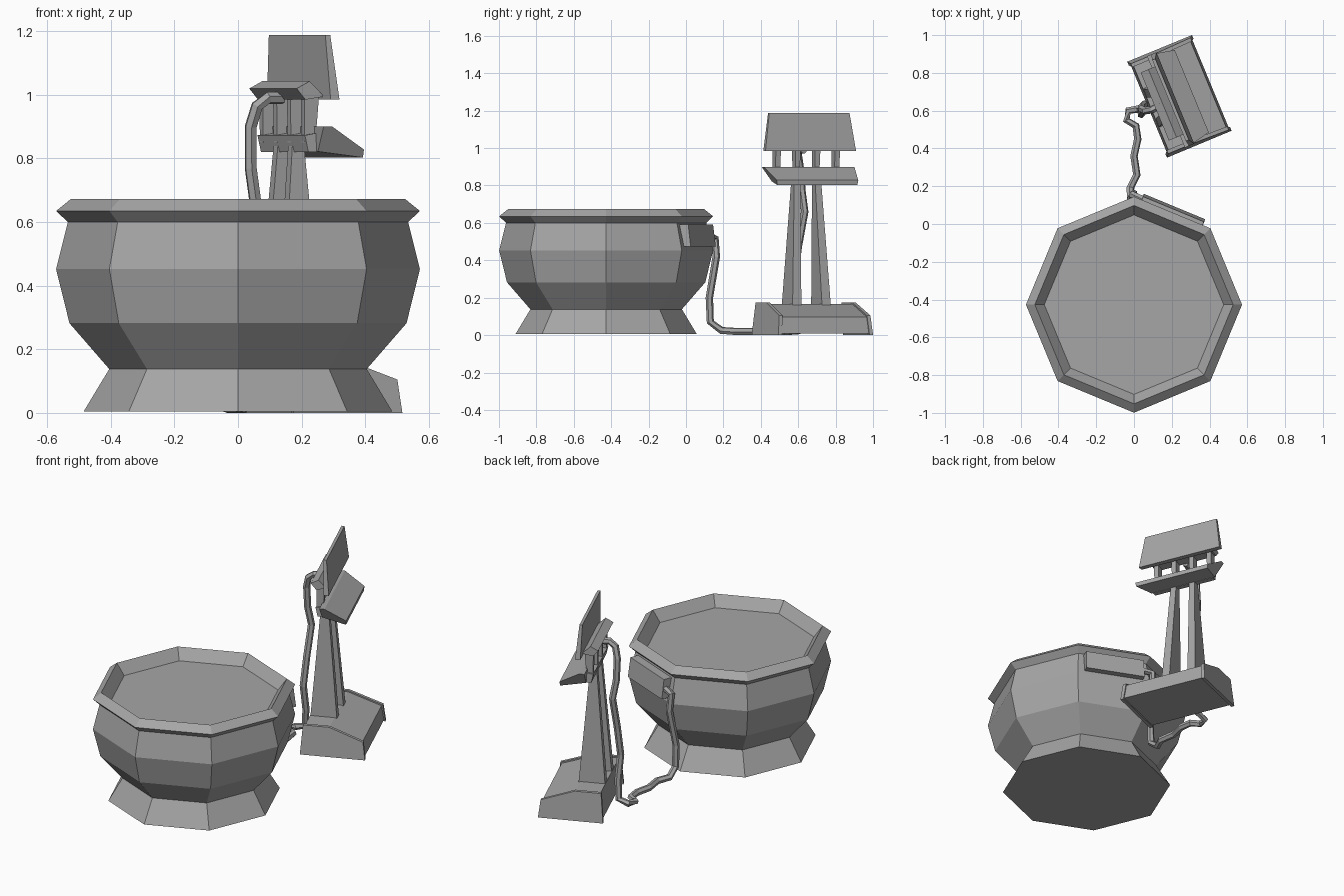
import bpy, bmesh, math
from mathutils import Vector, Matrix

if "Cube" in bpy.data.objects:
    bpy.data.objects.remove(bpy.data.objects["Cube"])

grey = bpy.data.materials.new("matte_grey")
grey.diffuse_color = (0.38, 0.38, 0.38, 1)
grey.use_nodes = True
grey.node_tree.nodes["Principled BSDF"].inputs["Base Color"].default_value = grey.diffuse_color


def finish(name, bm, matrix=None):
    """Turn a bmesh into a flat shaded object."""
    if matrix is not None:
        bm.transform(matrix)
    bmesh.ops.recalc_face_normals(bm, faces=bm.faces)
    me = bpy.data.meshes.new(name)
    bm.to_mesh(me)
    bm.free()
    me.materials.append(grey)
    ob = bpy.data.objects.new(name, me)
    bpy.context.collection.objects.link(ob)
    return ob


def bridge(bm, rings, caps=True):
    """Join rings of points with quads and cap both ends."""
    rings = [[bm.verts.new(p) for p in r] for r in rings]
    n = len(rings[0])
    for a, b in zip(rings, rings[1:]):
        for i in range(n):
            j = (i + 1) % n
            bm.faces.new((a[i], a[j], b[j], b[i]))
    if caps:
        bm.faces.new(rings[0])
        bm.faces.new(rings[-1])


def bar(name, section, matrix):
    """Extrude a (u, z, half_width) section symmetrically along v."""
    bm = bmesh.new()
    bridge(bm, [[(u, s * w, z) for u, z, w in section] for s in (-1, 1)])
    return finish(name, bm, matrix)


def post(name, low, high, matrix):
    """Tapered post; each end is (u0, u1, v0, v1, z)."""
    bm = bmesh.new()
    bridge(bm, [[(a, c, z), (b, c, z), (b, d, z), (a, d, z)]
                for a, b, c, d, z in (low, high)])
    return finish(name, bm, matrix)


# Octagonal pot: foot, belly, rim and sunken lid in one lathe profile
profile = [(0.485, 0.005), (0.405, 0.138), (0.53, 0.282), (0.572, 0.452),
           (0.535, 0.60), (0.572, 0.635), (0.525, 0.673), (0.475, 0.608)]
bm = bmesh.new()
bridge(bm, [[(r * math.cos(i * math.pi / 4), r * math.sin(i * math.pi / 4), z)
             for i in range(8)] for r, z in profile])
finish("pot", bm, Matrix.Translation((0, -0.427, 0)))

# Connection box on one rear facet of the pot
box_frame = Matrix.Translation((0, -0.427, 0)) @ Matrix.Rotation(math.radians(67.5), 4, 'Z')
bar("connection_box", [(0.47, 0.473, 0.176), (0.562, 0.473, 0.176),
                       (0.547, 0.59, 0.174), (0.47, 0.59, 0.174)], box_frame)

# Stand frame, turned 22.5 degrees
stand = Matrix.Translation((0.243, 0.677, 0)) @ Matrix.Rotation(math.radians(22.5), 4, 'Z')

# Wedge base with slightly raised cheek plates at both ends
bar("stand_base", [(-0.178, 0.008, 0.26), (0.175, 0.008, 0.26), (0.163, 0.098, 0.255),
                   (-0.026, 0.167, 0.25), (-0.166, 0.167, 0.25)], stand)
cheek = [(-0.188, 0, 0.275), (0.183, 0, 0.274), (0.17, 0.105, 0.264),
         (-0.024, 0.175, 0.258), (-0.174, 0.175, 0.258)]
for s, side in ((-1, "near"), (1, "far")):
    bm = bmesh.new()
    bridge(bm, [[(u, s * (w - d), z) for u, z, w in cheek] for d in (0, 0.02)])
    finish("base_cheek_" + side, bm, stand)

# Tapered legs and outer ribs, mirrored
for s, side in ((-1, "near"), (1, "far")):
    post("leg_" + side, (-0.165, -0.012, s * 0.06, s * 0.111, 0.15),
         (-0.11, -0.07, s * 0.042, s * 0.077, 0.84), stand)
    for v, kind in ((0.057, "inner"), (0.171, "outer")):
        post(f"{kind}_rib_{side}",
             (-0.112, -0.076, s * v - 0.013, s * v + 0.013, 0.85),
             (-0.114, -0.064, s * v - 0.015, s * v + 0.015, 1.0), stand)

# Head: upper and lower bars, upright board and wedge shelf
bar("upper_bar", [(-0.144, 1.02, 0.195), (-0.10, 1.043, 0.195),
                  (-0.05, 0.995, 0.195), (-0.114, 0.985, 0.195)], stand)
bar("lower_bar", [(-0.116, 0.873, 0.195), (-0.104, 0.82, 0.195),
                  (-0.072, 0.82, 0.195), (-0.075, 0.88, 0.195)], stand)
bar("upright_board", [(-0.056, 0.985, 0.262), (-0.026, 0.985, 0.262),
                      (-0.045, 1.188, 0.232), (-0.062, 1.188, 0.232)], stand)
bar("wedge_shelf", [(-0.08, 0.90, 0.262), (-0.05, 0.90, 0.262),
                    (0.068, 0.828, 0.236), (0.066, 0.803, 0.232),
                    (-0.076, 0.822, 0.205)], stand)

# Cable from the pot box along the floor and up to the head
path = [(0.06, 0.125, 0.53), (-0.01, 0.155, 0.52), (0, 0.162, 0.42),
        (-0.02, 0.125, 0.2), (-0.02, 0.13, 0.07), (-0.02, 0.19, 0.025),
        (0.015, 0.26, 0.02), (0, 0.36, 0.02), (0.02, 0.45, 0.02),
        (0.01, 0.52, 0.02), (-0.04, 0.55, 0.02), (-0.03, 0.6, 0.022),
        (0.03, 0.61, 0.04), (0.042, 0.60, 0.15), (0.038, 0.58, 0.3),
        (0.047, 0.60, 0.47), (0.055, 0.635, 0.66), (0.04, 0.62, 0.77),
        (0.04, 0.61, 0.9), (0.06, 0.60, 0.965), (0.095, 0.605, 0.99),
        (0.14, 0.63, 0.99)]
pts = [Vector(p) for p in path]
bm = bmesh.new()
rings = []
normal = Vector((0, 0, 1))
for i, p in enumerate(pts):
    t = (pts[min(i + 1, len(pts) - 1)] - pts[max(i - 1, 0)]).normalized()
    normal = (normal - t * normal.dot(t)).normalized()
    side = t.cross(normal)
    rings.append([p + 0.02 * (math.cos(a) * normal + math.sin(a) * side)
                  for a in (k * math.pi / 3 for k in range(6))])
bridge(bm, rings)
finish("cable", bm)
